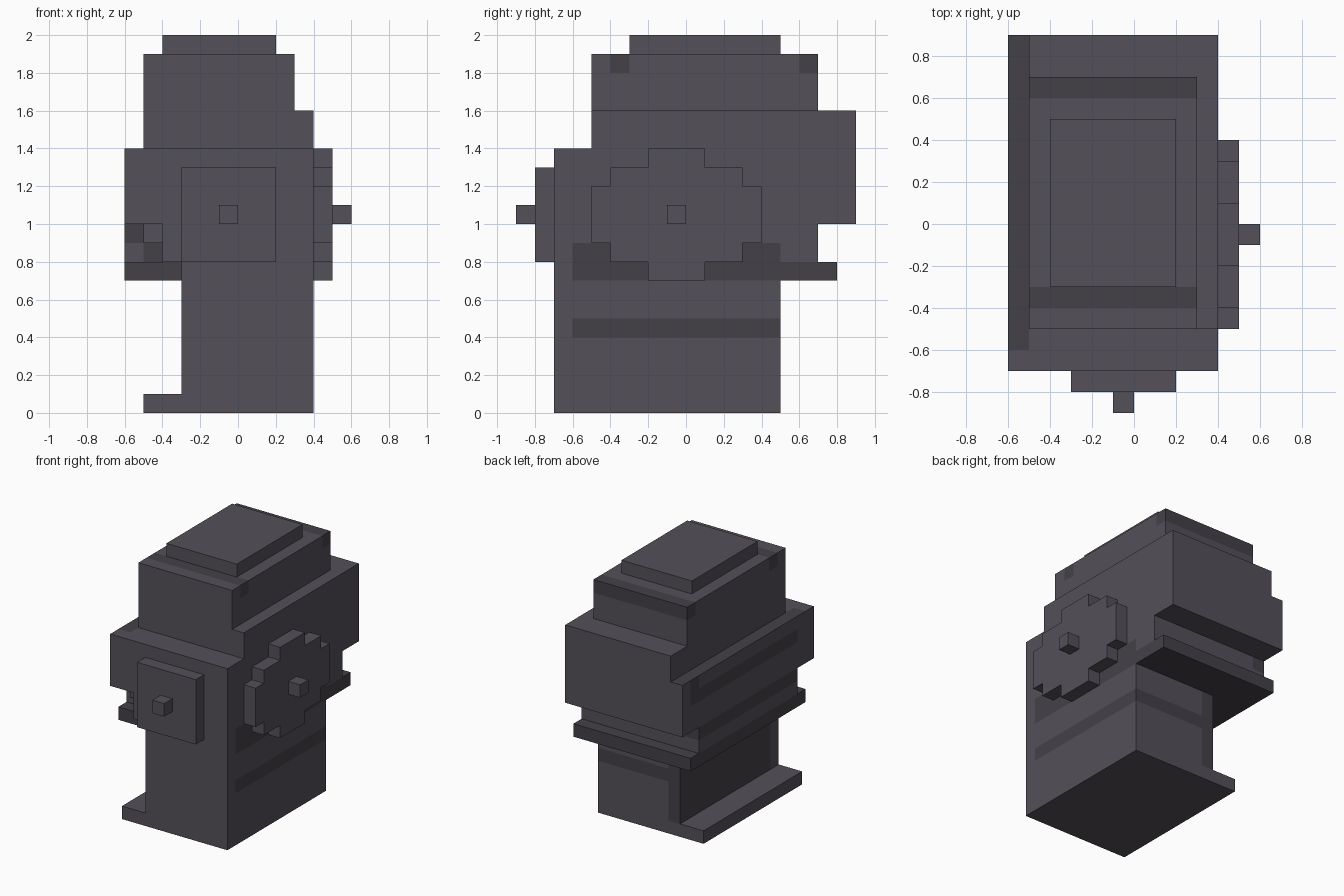
import bpy, bmesh
from mathutils import Vector

if "Cube" in bpy.data.objects:
    bpy.data.objects.remove(bpy.data.objects["Cube"])


def material(name, color):
    m = bpy.data.materials.new(name)
    m.diffuse_color = color
    m.use_nodes = True
    m.node_tree.nodes["Principled BSDF"].inputs["Base Color"].default_value = m.diffuse_color
    return m


MAIN = material("dark_grey", (0.09, 0.08, 0.10, 1))
DARK = material("darker_grey", (0.058, 0.052, 0.064, 1))


def block(name, x, y, z, stripes=()):
    """Box from x, y, z ranges in tenths; stripes are boxes of darker faces."""
    bm = bmesh.new()
    bmesh.ops.create_cube(bm, size=1)
    for v in bm.verts:
        v.co = Vector([(r[0] + r[1]) / 2 + c * (r[1] - r[0])
                       for r, c in zip((x, y, z), v.co)]) / 10
    # cut along stripe borders, then colour the faces inside
    for s in stripes:
        for axis in range(3):
            for edge in s[axis]:
                co, no = Vector((0, 0, 0)), Vector((0, 0, 0))
                co[axis], no[axis] = edge / 10, 1
                bmesh.ops.bisect_plane(bm, geom=bm.verts[:] + bm.edges[:] + bm.faces[:],
                                       plane_co=co, plane_no=no, dist=1e-5)
    for f in bm.faces:
        c = f.calc_center_median() * 10
        if any(all(s[a][0] - .01 <= c[a] <= s[a][1] + .01 for a in range(3)) for s in stripes):
            f.material_index = 1
    return finish(name, bm)


def finish(name, bm):
    bmesh.ops.recalc_face_normals(bm, faces=bm.faces[:])
    me = bpy.data.meshes.new(name)
    bm.to_mesh(me)
    bm.free()
    me.materials.append(MAIN)
    me.materials.append(DARK)
    ob = bpy.data.objects.new(name, me)
    bpy.context.collection.objects.link(ob)
    return ob


# Lower stem and foot plate
block("stem", (-3, 4), (-7, 5), (0, 7),
      [((-3, 4), (-6, 5), (4, 5)), ((-3, -2), (-6, 5), (1, 7))])
block("foot_plate", (-5, -3), (-7, 5), (0, 1))

# Collar, neck and front column under the head
block("collar", (-6, 4), (-6, 8), (7, 8), [((-6, 4), (-6, 8), (7, 8))])
block("neck", (-6, 4), (-5, 7), (8, 10),
      [((-6, -5), (-5, 7), (9, 10)), ((-5, 4), (-5, 5), (8, 9))])
block("front_column_lower", (-3, 4), (-7, -6), (7, 8))
block("front_column_upper", (-4, 4), (-7, -5), (8, 10),
      [((3.9, 4), (-6, -5), (8, 9))])
block("neck_tab", (-5, -4), (-6, -5), (9, 10))

# Head, stepped upwards
block("head", (-6, 4), (-7, 9), (10, 14),
      [((-6, -5), (-6, 9), (13.99, 14)), ((-6, -5.9), (-5, 8), (12, 13)),
       ((-6, -5.9), (7, 8), (13, 14))])
block("shoulder", (-5, 4), (-5, 9), (14, 16))
block("crown", (-5, 3), (-5, 7), (16, 19),
      [((-5, 3), (-4, -3), (18, 19)), ((-5, 3), (6, 7), (18, 19))])
block("cap", (-4, 2), (-3, 5), (19, 20))

# Front panel with knob
block("front_panel", (-3, 2), (-8, -7), (8, 13))
block("front_knob", (-1, 0), (-9, -8), (10, 11))

# Stepped side disc: quarter profile mirrored around its centre (y, z)
quarter = [(4.5, 1.5), (3.5, 1.5), (3.5, 2.5), (1.5, 2.5), (1.5, 3.5)]
outline = (quarter + [(-y, z) for y, z in reversed(quarter)]
           + [(-y, -z) for y, z in quarter] + [(y, -z) for y, z in reversed(quarter)])
bm = bmesh.new()
face = bm.faces.new([bm.verts.new((.4, (y - .5) / 10, (z + 10.5) / 10)) for y, z in outline])
ext = bmesh.ops.extrude_face_region(bm, geom=[face], use_keep_orig=True)
for v in ext["geom"]:
    if isinstance(v, bmesh.types.BMVert):
        v.co.x = .5
finish("side_disc", bm)
block("side_knob", (5, 6), (-1, 0), (10, 11))
